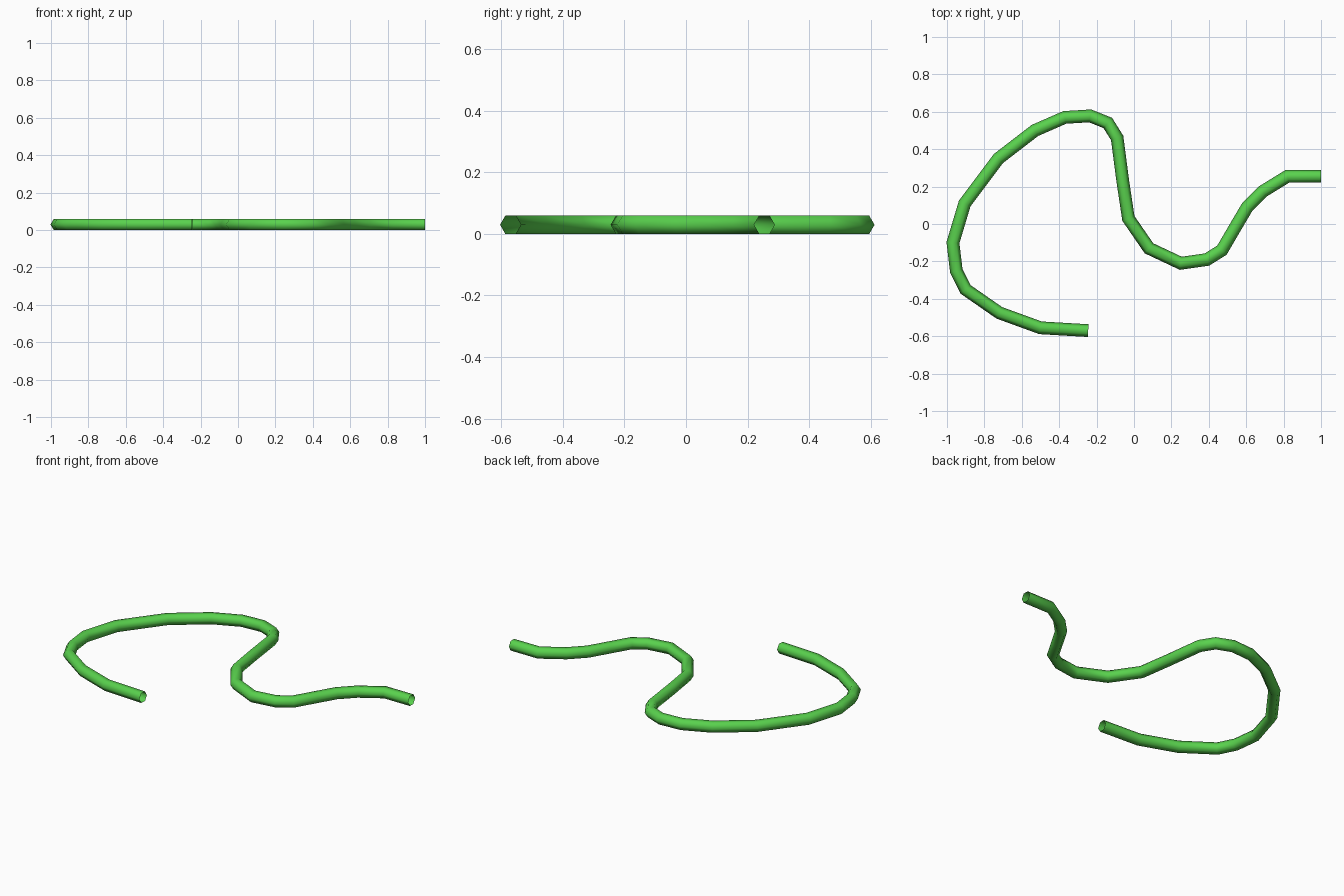
import bpy, bmesh, math
from mathutils import Vector

cube = bpy.data.objects.get("Cube")
if cube:
    bpy.data.objects.remove(cube, do_unlink=True)

SIDES = 6
RADIUS = 0.034
HEIGHT = RADIUS * math.sin(math.pi / 3)

# Centre line of the winding tube, lying flat on the ground
PATH = [(1.0, 0.255), (0.82, 0.255), (0.69, 0.175), (0.605, 0.09),
        (0.54, -0.02), (0.47, -0.14), (0.39, -0.19), (0.25, -0.21),
        (0.08, -0.13), (-0.03, 0.03), (-0.06, 0.23), (-0.09, 0.46),
        (-0.14, 0.54), (-0.235, 0.578), (-0.37, 0.57), (-0.53, 0.50),
        (-0.725, 0.35), (-0.905, 0.11), (-0.968, -0.10), (-0.95, -0.25),
        (-0.90, -0.35), (-0.72, -0.475), (-0.50, -0.555), (-0.245, -0.57)]

# Green material
green = bpy.data.materials.new("bright green")
green.use_nodes = True
colour = (0.10, 0.64, 0.075, 1.0)
green.diffuse_color = colour
green.node_tree.nodes["Principled BSDF"].inputs["Base Color"].default_value = colour


def sweep_tube(name, path, material):
    """Sweep a hexagonal ring along a flat path with mitred corners and open ends."""
    pts = [Vector((x, y, HEIGHT)) for x, y in path]
    bm = bmesh.new()
    rings = []
    for i, p in enumerate(pts):
        before = (p - pts[i - 1]).normalized() if i > 0 else None
        after = (pts[i + 1] - p).normalized() if i < len(pts) - 1 else None
        tangent = ((before or after) + (after or before)).normalized()
        side = Vector((-tangent.y, tangent.x, 0))
        miter = 1 / tangent.dot(after or before)
        ring = []
        for k in range(SIDES):
            a = math.tau * k / SIDES
            offset = side * math.cos(a) * miter + Vector((0, 0, math.sin(a)))
            ring.append(bm.verts.new(p + offset * RADIUS))
        rings.append(ring)
    for a, b in zip(rings, rings[1:]):
        for k in range(SIDES):
            n = (k + 1) % SIDES
            bm.faces.new((a[k], a[n], b[n], b[k])).smooth = True
    bmesh.ops.recalc_face_normals(bm, faces=bm.faces)
    # Make sure the outside of the tube faces outward
    top = max(bm.faces, key=lambda f: f.calc_center_median().z)
    if top.normal.z < 0:
        bmesh.ops.reverse_faces(bm, faces=bm.faces)
    mesh = bpy.data.meshes.new(name)
    bm.to_mesh(mesh)
    bm.free()
    mesh.materials.append(material)
    obj = bpy.data.objects.new(name, mesh)
    bpy.context.collection.objects.link(obj)
    return obj


sweep_tube("winding_tube", PATH, green)
